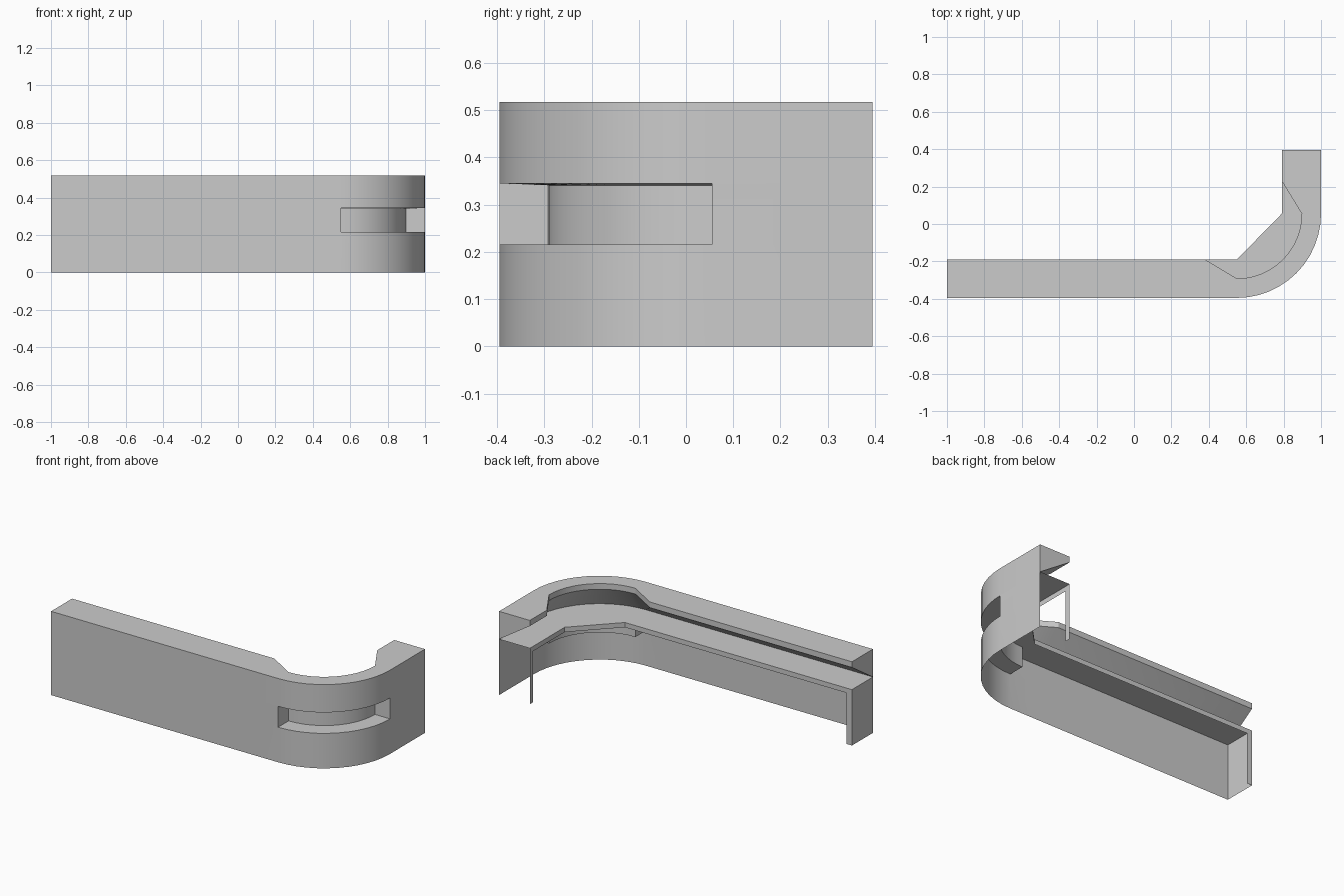
import bpy, bmesh, math

if "Cube" in bpy.data.objects:
    bpy.data.objects.remove(bpy.data.objects["Cube"])

# Plan dimensions: arc centre, radii and heights
CX, CY, R_OUT, R_IN = 0.55, 0.055, 0.45, 0.347
BACK_Y, BACK_X, END = -0.19, 0.79, 0.395
TOP, SHELF, SLOT_LOW, LIP = 0.517, 0.345, 0.216, 0.482
N = 12


def arc(r):
    return [(CX + r * math.sin(i * math.pi / 2 / N),
             CY - r * math.cos(i * math.pi / 2 / N)) for i in range(N + 1)]


# Matching plan curves: outer face, beam inner edge, shelf inner edge
outer = [(-1, -END), (0.38, -END)] + arc(R_OUT) + [(1, 0.23), (1, END)]
lip = [(-1, BACK_Y), (0.38, BACK_Y)] + arc(R_IN) + [(BACK_X, 0.23), (BACK_X, END)]
chamfer = [(CX + (BACK_X - CX) * i / N, BACK_Y + (CY - BACK_Y) * i / N) for i in range(N + 1)]
ledge = [(-1, BACK_Y), (0.38, BACK_Y)] + chamfer + [(BACK_X, 0.23), (BACK_X, END)]


def at(path, z):
    return [(x, y, z) for x, y in path]


def strip(a, b, skip=()):
    """Quads between two curves with matching points."""
    return [[a[i], a[i + 1], b[i + 1], b[i]] for i in range(len(a) - 1) if i not in skip]


def make(name, quads):
    bm = bmesh.new()
    for q in quads:
        bm.faces.new([bm.verts.new(p) for p in q])
    bmesh.ops.remove_doubles(bm, verts=bm.verts[:], dist=0.0005)
    bmesh.ops.recalc_face_normals(bm, faces=bm.faces[:])
    mesh = bpy.data.meshes.new(name)
    bm.to_mesh(mesh)
    bm.free()
    ob = bpy.data.objects.new(name, mesh)
    bpy.context.collection.objects.link(ob)
    bpy.context.view_layer.objects.active = ob
    ob.select_set(True)
    bpy.ops.object.shade_smooth_by_angle(angle=math.radians(25))
    ob.select_set(False)


# Upper beam with sloped underside and closed ends
section = [at(outer, TOP), at(lip, TOP), at(lip, LIP), at(outer, SHELF)]
beam = [q for k in range(4) for q in strip(section[k], section[(k + 1) % 4])]
beam += [[c[e] for c in section] for e in (0, -1)]
make("upper_beam", beam)

# Lower outer wall, with the slot left open round the bend
slot_range = range(2, 2 + N)
wall = strip(at(outer, 0), at(outer, SLOT_LOW))
wall += strip(at(outer, SLOT_LOW), at(outer, SHELF), slot_range)
make("outer_wall", wall)

# Curved recess behind the slot
recess = [at(arc(R_OUT), SHELF), at(arc(R_IN), SHELF - 0.004),
          at(arc(R_IN), SLOT_LOW), at(arc(R_OUT), SLOT_LOW)]
quads = [q for k in range(3) for q in strip(recess[k], recess[k + 1])]
quads += [[c[e] for c in recess] for e in (0, -1)]
make("slot_recess", quads)

# Shelf with a narrow hanging edge
make("shelf", strip(at(outer, SHELF), at(ledge, SHELF))
     + strip(at(ledge, SHELF), at(ledge, SHELF - 0.03)))

# Closed end panel and the two narrow end posts
make("end_panel", strip(at([(-1, -END), (-1, BACK_Y)], 0), at([(-1, -END), (-1, BACK_Y)], SHELF)))
for name, line in (("left_post", [(-1, BACK_Y), (-0.963, BACK_Y)]),
                   ("right_post", [(BACK_X, END - 0.033), (BACK_X, END)])):
    make(name, strip(at(line, 0), at(line, SHELF - 0.03)))
